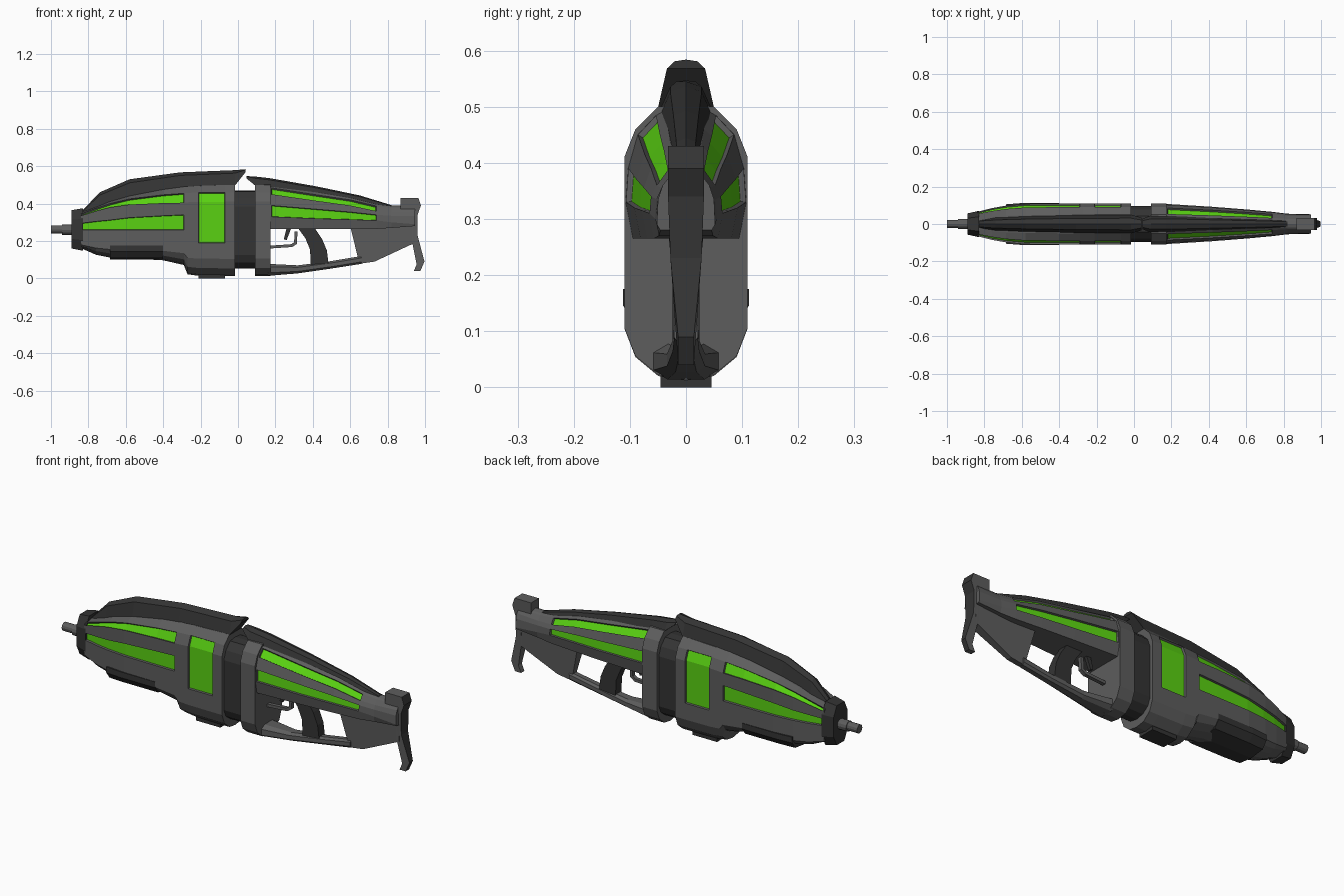
import bpy, bmesh, math
from mathutils import Matrix

cube = bpy.data.objects.get("Cube")
if cube:
    bpy.data.objects.remove(cube, do_unlink=True)


def material(name, colour):
    m = bpy.data.materials.new(name)
    m.use_nodes = True
    m.diffuse_color = (*colour, 1)
    m.node_tree.nodes["Principled BSDF"].inputs["Base Color"].default_value = (*colour, 1)
    return m


GREY = material("gunmetal grey", (0.11, 0.11, 0.11))
DARK = material("dark metal", (0.034, 0.034, 0.034))
GREEN = material("glowing green", (0.1, 0.64, 0.006))


def finish(name, bm, *mats):
    mesh = bpy.data.meshes.new(name)
    bm.to_mesh(mesh)
    bm.free()
    obj = bpy.data.objects.new(name, mesh)
    for m in mats:
        mesh.materials.append(m)
    bpy.context.collection.objects.link(obj)
    return obj


def loft(name, stations, mat, panels=()):
    """Skin mirrored half sections along x; panels = (first seg, last seg, x0, x1)."""
    bm = bmesh.new()
    rings = []
    for x, half in stations:
        ring = half + [(-y, z) for y, z in reversed(half[1:-1])]
        rings.append([bm.verts.new((x, y, z)) for y, z in ring])
    n, last = len(rings[0]), len(stations[0][1]) - 1
    inset = []
    for i in range(len(rings) - 1):
        a, b = rings[i], rings[i + 1]
        mid = (stations[i][0] + stations[i + 1][0]) / 2
        for j in range(n):
            k = (j + 1) % n
            face = bm.faces.new((a[j], a[k], b[k], b[j]))
            seg = j if j < last else n - 1 - j
            if any(s <= seg <= e and x0 < mid < x1 for s, e, x0, x1 in panels):
                inset.append(face)
    bm.faces.new(rings[0])
    bm.faces.new(rings[-1])
    bmesh.ops.recalc_face_normals(bm, faces=bm.faces)
    if inset:
        bmesh.ops.inset_region(bm, faces=inset, thickness=0.002, depth=-0.01,
                               use_even_offset=True, use_boundary=True)
        for face in inset:
            face.material_index = 1
    return finish(name, bm, mat, GREEN)


def prism(name, profile, width, mat, back=None):
    """Extrude an x-z profile across y; width(z) gives the half thickness."""
    bm = bmesh.new()
    sides = [[bm.verts.new((x, s * width(z), z)) for x, z in profile] for s in (-1, 1)]
    for side in sides:
        bm.faces.new(side)
    for i in range(len(profile)):
        k = (i + 1) % len(profile)
        bm.faces.new((sides[0][i], sides[0][k], sides[1][k], sides[1][i]))
    bmesh.ops.recalc_face_normals(bm, faces=bm.faces)
    for face in bm.faces:
        if back and face.normal.x > 0.6:
            face.material_index = 1
    return finish(name, bm, mat, back or mat)


def cylinder(name, x0, x1, z, r, mat):
    bm = bmesh.new()
    place = Matrix.Translation(((x0 + x1) / 2, 0, z)) @ Matrix.Rotation(math.pi / 2, 4, 'Y')
    bmesh.ops.create_cone(bm, cap_ends=True, segments=12, radius1=r, radius2=r,
                          depth=x1 - x0, matrix=place)
    return finish(name, bm, mat)


def full_section(w, z1, z2, z3, z4, z5, bot):
    low = z5 - 0.07
    h = low - bot
    return [(0, z1 + .005), (.45 * w, z1), (.82 * w, z2), (w, z3), (w, z4), (w, z5), (w, low),
            (w, bot + h / 2), (.82 * w, bot + h / 5), (.45 * w, bot), (0, bot - .008)]


def upper_section(w, z1, z2, z3, z4, z5, bot):
    return [(0, z1 + .005), (.35 * w, z1), (.5 * w, z2), (.8 * w, z3), (.96 * w, z4),
            (w, z5), (.88 * w, bot), (0, bot)]


def spine_section(w, base, top):
    return [(0, top), (.62 * w, top - .2 * (top - base)), (w, base), (0, base)]


def oval_section(w, z0, z1):
    h = z1 - z0
    return [(0, z1), (.55 * w, z1), (w, z1 - .25 * h), (w, z0 + .25 * h), (.55 * w, z0), (0, z0)]


def stations(section, rows):
    return [(r[0], section(*r[1:])) for r in rows]


# Front body with recessed green panels
loft("front_body", stations(full_section, [
    (-.84, .065, .35, .345, .335, .295, .26, .17),
    (-.76, .085, .38, .375, .36, .305, .26, .135),
    (-.685, .098, .41, .40, .38, .312, .26, .12),
    (-.58, .108, .44, .425, .395, .325, .26, .115),
    (-.4, .11, .475, .447, .403, .335, .26, .105),
    (-.29, .11, .49, .455, .405, .34, .26, .08),
    (-.27, .11, .49, .457, .407, .34, .26, .03),
    (-.21, .11, .495, .46, .41, .34, .26, .022),
    (-.07, .11, .5, .46, .41, .34, .26, .02),
    (-.015, .11, .5, .46, .41, .34, .26, .02)]), GREY,
    [(2, 2, -.84, -.29), (4, 4, -.84, -.29), (2, 5, -.21, -.07)])

# Neck between the halves and the collar behind it
loft("neck", stations(full_section, [
    (x, .095, .465, .43, .385, .33, .26, .06) for x in (-.03, .1)]), DARK)
loft("rear_collar", stations(full_section, [
    (x, .11, .5, .46, .41, .34, .26, .022) for x in (.09, .175)]), GREY)

# Rear upper body with recessed green panels
loft("rear_body", stations(upper_section, [
    (.15, .109, .495, .486, .452, .392, .33, .265),
    (.18, .107, .493, .484, .45, .39, .33, .265),
    (.42, .092, .46, .447, .415, .37, .32, .265),
    (.6, .078, .43, .42, .39, .355, .315, .265),
    (.74, .065, .395, .387, .36, .34, .31, .265),
    (.82, .055, .385, .378, .355, .335, .3, .27),
    (.945, .052, .385, .38, .36, .335, .29, .28)]), GREY,
    [(2, 2, .18, .74), (4, 4, .18, .74)])

# Dark spines along the top
loft("front_spine", stations(spine_section, [
    (-.83, .025, .335, .365), (-.74, .035, .385, .46), (-.58, .042, .435, .53),
    (-.31, .048, .485, .567), (-.015, .05, .498, .579), (.04, .034, .568, .584)]), DARK)
loft("rear_spine", stations(spine_section, [
    (.045, .028, .535, .547), (.09, .045, .498, .545), (.17, .045, .488, .536),
    (.42, .036, .45, .492), (.65, .028, .41, .444), (.82, .02, .375, .392)]), DARK)

# Muzzle and barrel
loft("muzzle_collar", stations(oval_section, [
    (-.89, .057, .16, .365), (-.83, .07, .148, .375)]), DARK)
cylinder("barrel_base", -.94, -.87, .26, .027, GREY)
cylinder("barrel_tip", -1, -.93, .262, .022, GREY)

# Underside grip block and pod
grip = [(0, .18), (.112, .175), (.112, .145), (.085, .11), (0, .1)]
loft("under_grip", [(x, [(y * s, z) for y, z in grip])
                    for x, s in ((-.685, .94), (-.6, 1), (-.4, 1))], DARK)
prism("under_pod", [(-.21, 0), (-.07, 0), (-.07, .04), (-.21, .04)], lambda z: .045, DARK)

# Lower frame of the rear half
loft("lower_frame", stations(oval_section, [
    (.16, .06, .014, .078), (.32, .034, .027, .07),
    (.5, .024, .053, .093), (.66, .021, .078, .12)]), GREY)

# Stock, tapering towards the bottom
def taper(z):
    return .014 + .018 * min(1, max(0, (z - .1) / .17))


prism("stock", [(.6, .28), (.64, .115), (.66, .08), (.73, .09), (.945, .19), (.945, .37), (.75, .37)],
      taper, GREY)
prism("butt", [(.87, .37), (.87, .43), (.965, .43), (.978, .39), (.96, .34), (.96, .23),
               (.997, .09), (.975, .04), (.94, .04), (.955, .075), (.93, .2), (.93, .35)],
      taper, GREY, DARK)

# Pistol grip, trigger and guard
prism("pistol_grip", [(.32, .27), (.36, .215), (.385, .155), (.39, .06), (.485, .07),
                      (.475, .15), (.45, .21), (.41, .27)], lambda z: .024, DARK)
prism("trigger", [(.26, .27), (.245, .21), (.26, .205), (.285, .27)], lambda z: .008, DARK)
prism("trigger_guard", [(.17, .16), (.29, .168), (.315, .185), (.318, .25), (.303, .25),
                        (.3, .193), (.285, .183), (.17, .175)], lambda z: .01, GREY)
